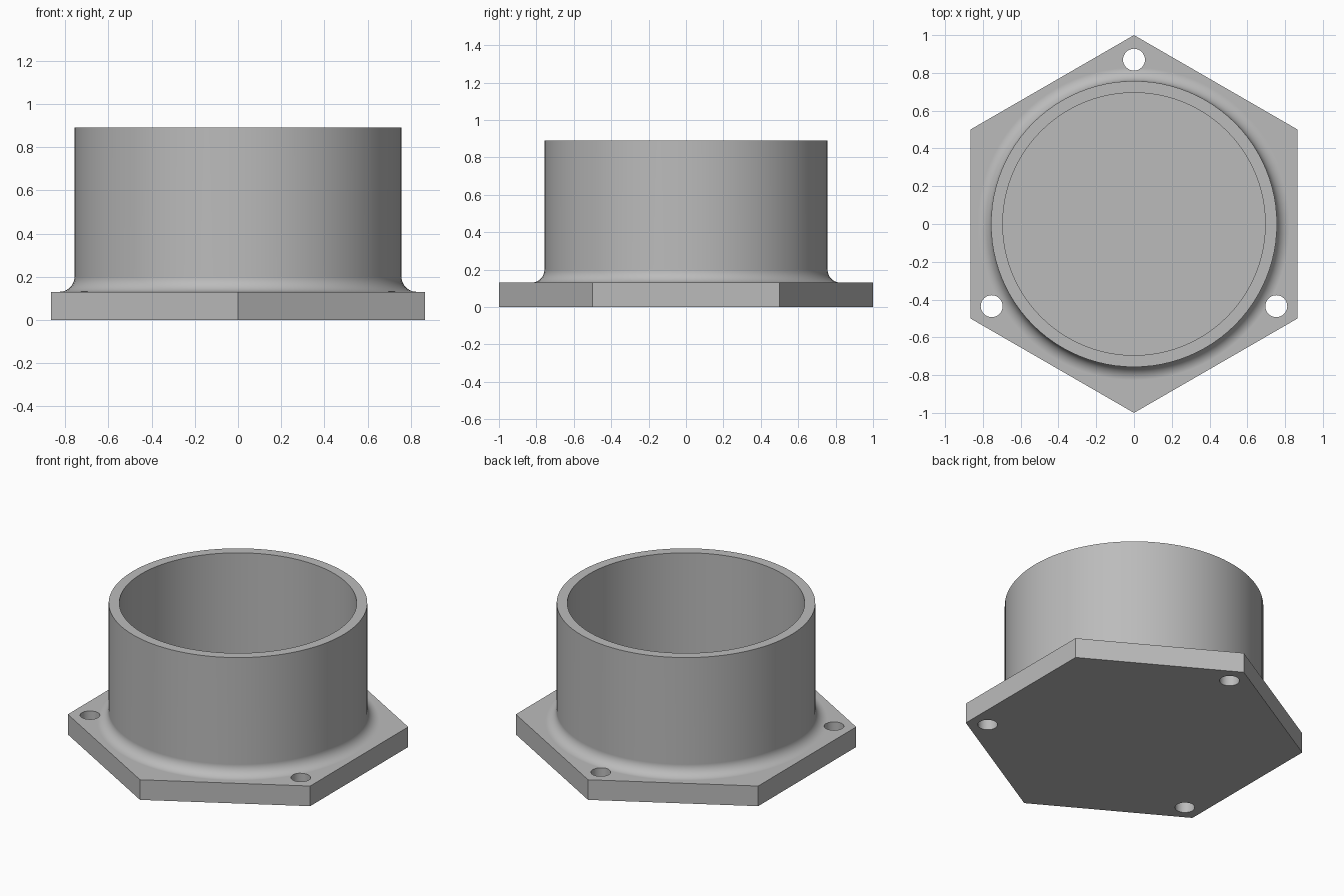
import bpy
import math

cube = bpy.data.objects.get("Cube")
if cube:
    bpy.data.objects.remove(cube, do_unlink=True)

PLATE_TOP = 0.13
HEIGHT = 0.89
OUTER, INNER = 0.757, 0.695
FILLET = 0.07
SEGMENTS = 96

grey = bpy.data.materials.new("mid grey")
grey.use_nodes = True
colour = (0.50, 0.50, 0.50, 1)
grey.diffuse_color = colour
grey.node_tree.nodes["Principled BSDF"].inputs["Base Color"].default_value = colour


def cylinder(name, sides, radius, z0, z1, x=0, y=0, turn=0):
    bpy.ops.mesh.primitive_cylinder_add(
        vertices=sides, radius=radius, depth=z1 - z0,
        location=(x, y, (z0 + z1) / 2), rotation=(0, 0, turn))
    ob = bpy.context.object
    ob.name = name
    ob.data.materials.append(grey)
    return ob


def revolve(name, profile):
    """Turn a closed (radius, z) profile around the z axis."""
    n = len(profile)
    verts, faces = [], []
    for i in range(SEGMENTS):
        a = math.tau * i / SEGMENTS
        verts += [(r * math.cos(a), r * math.sin(a), z) for r, z in profile]
        j = (i + 1) % SEGMENTS
        for k in range(n):
            m = (k + 1) % n
            faces.append((i * n + k, j * n + k, j * n + m, i * n + m))
    mesh = bpy.data.meshes.new(name)
    mesh.from_pydata(verts, [], faces)
    mesh.materials.append(grey)
    ob = bpy.data.objects.new(name, mesh)
    bpy.context.collection.objects.link(ob)
    return ob


def combine(target, tool, operation):
    mod = target.modifiers.new(operation.title(), 'BOOLEAN')
    mod.operation = operation
    mod.solver = 'EXACT'
    mod.object = tool
    bpy.context.view_layer.objects.active = target
    bpy.ops.object.modifier_apply(modifier=mod.name)
    bpy.data.objects.remove(tool, do_unlink=True)


# Hexagonal mounting plate with corners at front and back
body = cylinder("flanged_cup", 6, 1.0, 0, PLATE_TOP)

# Open barrel, flared into the plate by a rounded fillet
steps = 10
flare = []
for i in range(steps + 1):
    a = math.pi / 2 * i / steps
    flare.append((OUTER + FILLET * (1 - math.sin(a)),
                  PLATE_TOP + FILLET * (1 - math.cos(a))))
profile = [(INNER, 0.06), (OUTER + FILLET, 0.06)] + flare
profile += [(OUTER, HEIGHT), (INNER, HEIGHT)]
combine(body, revolve("barrel", profile), 'UNION')

# Three screw holes through alternate corners
for k in range(3):
    a = math.pi / 2 + math.tau * k / 3
    drill = cylinder("drill", 32, 0.058, -0.1, 0.4,
                     0.87 * math.cos(a), 0.87 * math.sin(a))
    combine(body, drill, 'DIFFERENCE')

# Smooth round walls, crisp edges, flat large faces
bpy.ops.object.select_all(action='DESELECT')
body.select_set(True)
bpy.context.view_layer.objects.active = body
bpy.ops.object.shade_smooth_by_angle(angle=math.radians(30))
weighted = body.modifiers.new("Weighted Normals", 'WEIGHTED_NORMAL')
weighted.keep_sharp = True
